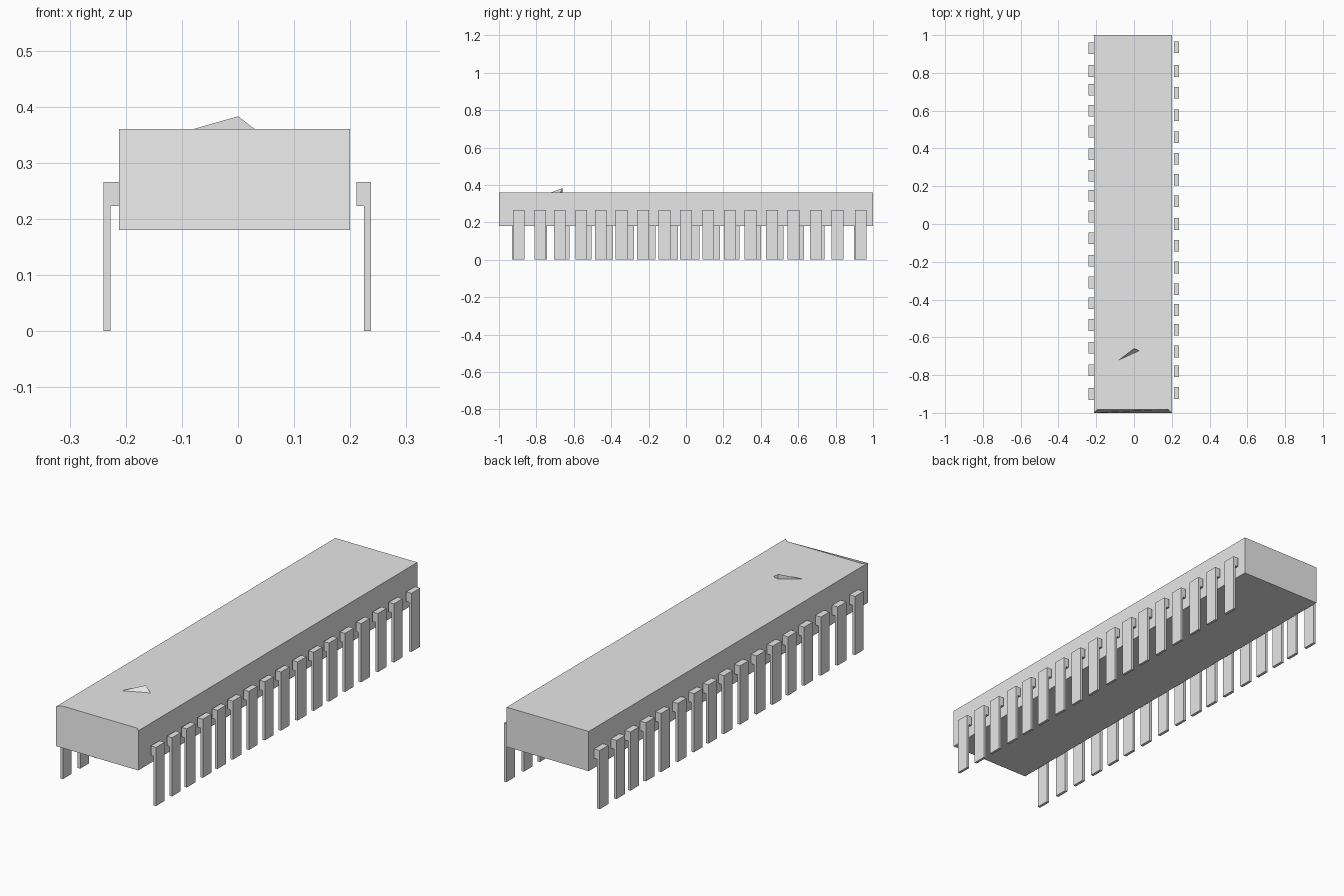
import bpy
import bmesh

cube = bpy.data.objects.get("Cube")
if cube:
    bpy.data.objects.remove(cube, do_unlink=True)

grey = bpy.data.materials.new("light_grey")
grey.use_nodes = True
grey.diffuse_color = (0.8, 0.8, 0.8, 1)
grey.node_tree.nodes["Principled BSDF"].inputs["Base Color"].default_value = (0.8, 0.8, 0.8, 1)


def finish(name, bm):
    """Turn a bmesh into a flat-shaded grey object."""
    mesh = bpy.data.meshes.new(name)
    bm.to_mesh(mesh)
    bm.free()
    mesh.materials.append(grey)
    obj = bpy.data.objects.new(name, mesh)
    bpy.context.scene.collection.objects.link(obj)
    return obj


# Package body: a long block whose front face folds over the top edge as a narrow lip
LEFT, RIGHT, BOTTOM, TOP = -0.212, 0.2, 0.18, 0.36
LIP = 0.018
bm = bmesh.new()
low = [bm.verts.new((x, y, BOTTOM)) for x, y in ((LEFT, -1), (RIGHT, -1), (RIGHT, 1), (LEFT, 1))]
high = [bm.verts.new((v.co.x, v.co.y, TOP)) for v in low]
lip_left = bm.verts.new((LEFT + LIP, -1 + LIP, TOP))
lip_right = bm.verts.new((RIGHT - LIP, -1 + LIP, TOP))
bm.faces.new(low[::-1])
bm.faces.new((low[0], low[1], high[1], lip_right, lip_left, high[0]))
bm.faces.new((high[0], lip_left, lip_right, high[1], high[2], high[3]))
for i in (1, 2, 3):
    j = (i + 1) % 4
    bm.faces.new((low[i], low[j], high[j], high[i]))
finish("package_body", bm)

# Orientation marker: a small sloped wedge on the top
bm = bmesh.new()
tail = bm.verts.new((-0.08, -0.72, TOP))
side = bm.verts.new((0.03, -0.67, TOP))
foot = bm.verts.new((0, -0.66, TOP))
apex = bm.verts.new((0, -0.66, 0.383))
for corners in ((tail, side, apex), (side, foot, apex), (foot, tail, apex), (tail, foot, side)):
    bm.faces.new(corners)
finish("orientation_marker", bm)


# Pins: an L profile with a shoulder at the top, extruded along y
def add_pin(name, y, shoulder, inner, outer, width=0.062):
    profile = ((outer, 0), (inner, 0), (inner, 0.223), (shoulder, 0.223),
               (shoulder, 0.266), (outer, 0.266))
    bm = bmesh.new()
    face = bm.faces.new([bm.verts.new((x, y - width / 2, z)) for x, z in profile])
    extruded = bmesh.ops.extrude_face_region(bm, geom=[face])["geom"]
    moved = [v for v in extruded if isinstance(v, bmesh.types.BMVert)]
    bmesh.ops.translate(bm, verts=moved, vec=(0, width, 0))
    bmesh.ops.recalc_face_normals(bm, faces=bm.faces)
    finish(name, bm)


left_rows = (-0.895, -0.78, -0.675, -0.56, -0.455, -0.345, -0.23, -0.115, 0,
             0.12, 0.235, 0.345, 0.46, 0.575, 0.695, 0.81, 0.935)
right_rows = (-0.9, -0.775, -0.655, -0.535, -0.42, -0.31, -0.195, -0.075, 0.04,
              0.15, 0.255, 0.37, 0.49, 0.6, 0.71, 0.81, 0.93)
for i, (left_y, right_y) in enumerate(zip(left_rows, right_rows), 1):
    add_pin(f"left_pin_{i}", left_y, 0.211, 0.225, 0.237)
    add_pin(f"right_pin_{i}", right_y, LEFT, -0.227, -0.24)
